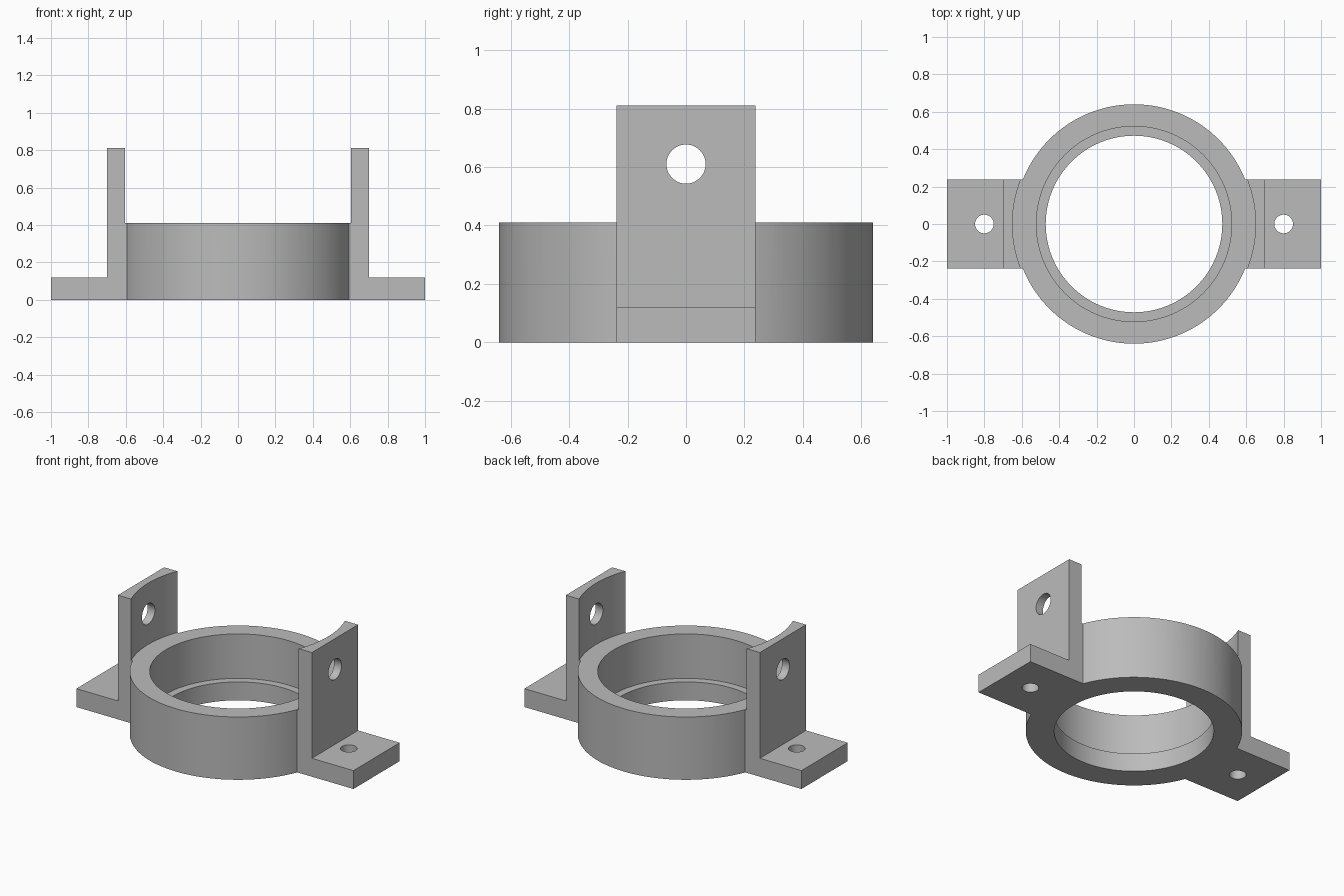
import bpy, bmesh, math
from mathutils import Matrix

default = bpy.data.objects.get("Cube")
if default:
    bpy.data.objects.remove(default, do_unlink=True)

grey = bpy.data.materials.new("plain grey")
grey.use_nodes = True
grey.diffuse_color = (0.5, 0.5, 0.5, 1)
grey.node_tree.nodes["Principled BSDF"].inputs["Base Color"].default_value = (0.5, 0.5, 0.5, 1)


def finish(bm, name):
    bmesh.ops.recalc_face_normals(bm, faces=bm.faces)
    mesh = bpy.data.meshes.new(name)
    bm.to_mesh(mesh)
    bm.free()
    mesh.materials.append(grey)
    obj = bpy.data.objects.new(name, mesh)
    bpy.context.collection.objects.link(obj)
    return obj


def cylinder(name, radius, depth, location, turn=0, segments=128):
    bm = bmesh.new()
    place = Matrix.Translation(location) @ Matrix.Rotation(turn, 4, "Y")
    bmesh.ops.create_cone(bm, cap_ends=True, segments=segments, radius1=radius,
                          radius2=radius, depth=depth, matrix=place)
    return finish(bm, name)


def bracket(name, side):
    """L-shaped side view, extruded across the width."""
    outline = [(0.56, 0), (1, 0), (1, 0.12), (0.7, 0.12), (0.7, 0.81), (0.56, 0.81)]
    bm = bmesh.new()
    face = bm.faces.new([bm.verts.new((side * x, -0.238, z)) for x, z in outline])
    new = bmesh.ops.extrude_face_region(bm, geom=[face])["geom"]
    bmesh.ops.translate(bm, vec=(0, 0.476, 0),
                        verts=[v for v in new if isinstance(v, bmesh.types.BMVert)])
    return finish(bm, name)


def stepped_bore(name, segments=128):
    """Lathed cutter: narrow bore, wide bore, then clearance above the ring."""
    profile = [(0.472, -0.2), (0.472, 0.12), (0.522, 0.12), (0.522, 0.41), (0.65, 0.41), (0.65, 1)]
    bm = bmesh.new()
    rings = []
    for r, z in profile:
        angles = [math.tau * i / segments for i in range(segments)]
        rings.append([bm.verts.new((r * math.cos(a), r * math.sin(a), z)) for a in angles])
    for low, high in zip(rings, rings[1:]):
        for i in range(segments):
            j = (i + 1) % segments
            bm.faces.new((low[i], low[j], high[j], high[i]))
    bm.faces.new(rings[0])
    bm.faces.new(rings[-1])
    return finish(bm, name)


def combine(target, tool, operation):
    mod = target.modifiers.new(tool.name, "BOOLEAN")
    mod.object, mod.operation, mod.solver = tool, operation, "EXACT"
    bpy.ops.object.modifier_apply(modifier=mod.name)
    bpy.data.objects.remove(tool, do_unlink=True)


# Ring blank, left tall so the stepped bore trims its top
body = cylinder("bracketed_ring", 0.64, 0.5, (0, 0, 0.25))
bpy.ops.object.select_all(action="DESELECT")
bpy.context.view_layer.objects.active = body
body.select_set(True)

# Mounting brackets on both sides
for label, side in (("left", 1), ("right", -1)):
    combine(body, bracket(label + "_bracket", side), "UNION")

# Bore, foot screw holes and the cross hole through both uprights
combine(body, stepped_bore("bore_cutter"), "DIFFERENCE")
for side in (1, -1):
    combine(body, cylinder("foot_hole", 0.05, 0.6, (side * 0.8, 0, 0), segments=48), "DIFFERENCE")
combine(body, cylinder("cross_hole", 0.067, 3, (0, 0, 0.61), math.pi / 2, 48), "DIFFERENCE")

bpy.ops.object.shade_smooth_by_angle(angle=math.radians(30))
